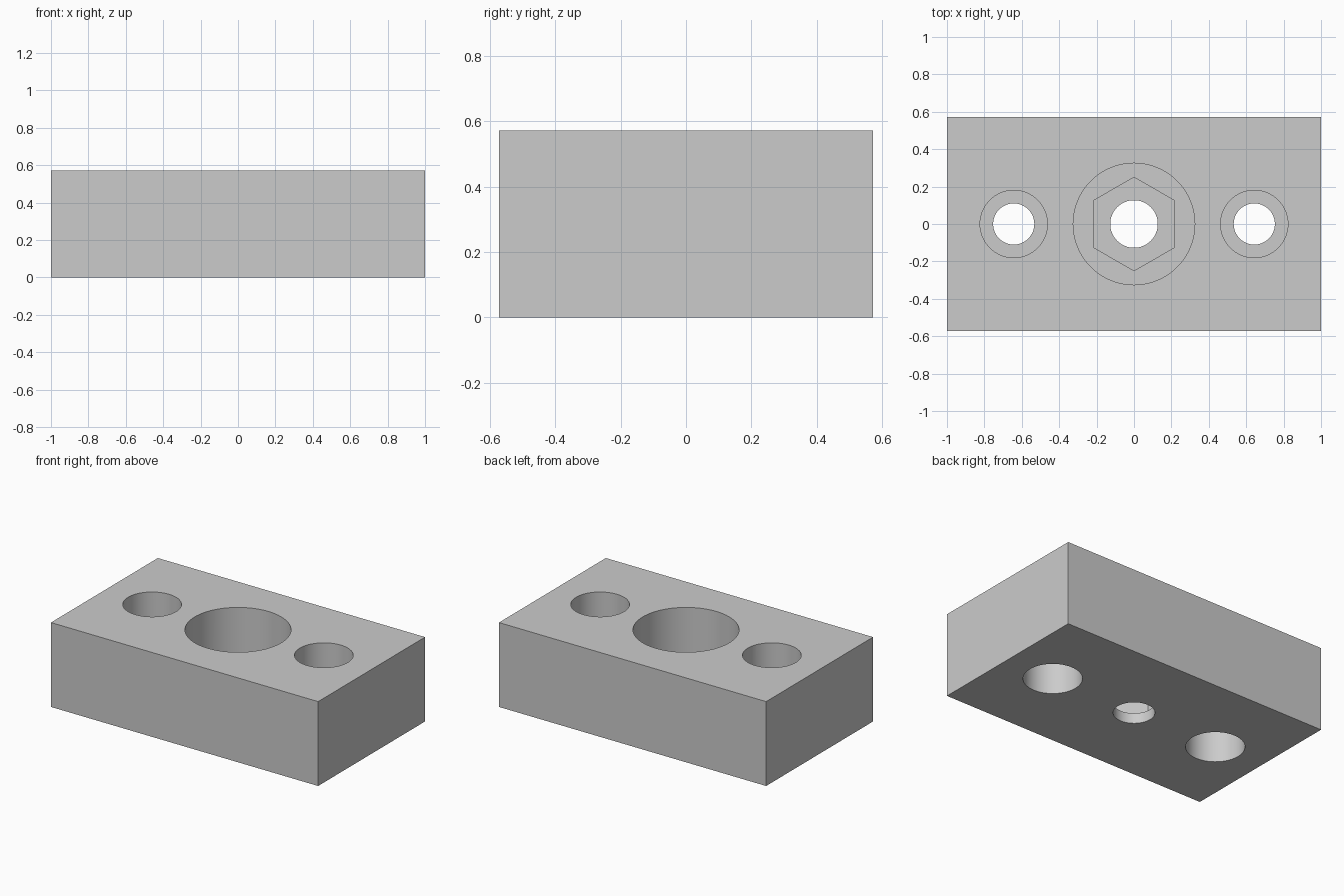
import bpy
import math

cube = bpy.data.objects.get("Cube")
if cube:
    bpy.data.objects.remove(cube, do_unlink=True)

LENGTH, WIDTH, HEIGHT = 2.0, 1.143, 0.571
SIDE_X = 0.643
OVER = 0.1  # how far open cutters reach past the block

grey = bpy.data.materials.new("light_grey")
grey.use_nodes = True
colour = (0.6, 0.6, 0.6, 1)
grey.diffuse_color = colour
grey.node_tree.nodes["Principled BSDF"].inputs["Base Color"].default_value = colour

# Solid block
bpy.ops.mesh.primitive_cube_add(size=1, location=(0, 0, HEIGHT / 2))
block = bpy.context.object
block.name = "mounting_block"
block.scale = (LENGTH, WIDTH, HEIGHT)
bpy.ops.object.transform_apply(location=True, rotation=True, scale=True)
block.data.materials.append(grey)


def cut(x, radius, bottom, top, sides=64):
    """Subtract an upright prism from the block."""
    bpy.ops.mesh.primitive_cylinder_add(
        vertices=sides, radius=radius, depth=top - bottom,
        location=(x, 0, (top + bottom) / 2))
    cutter = bpy.context.object
    cutter.name = "hole_cutter"
    cutter.hide_render = True
    cutter.data.materials.append(grey)
    mod = block.modifiers.new("hole", 'BOOLEAN')
    mod.operation = 'DIFFERENCE'
    mod.solver = 'EXACT'
    mod.object = cutter
    bpy.ops.object.select_all(action='DESELECT')
    block.select_set(True)
    bpy.context.view_layer.objects.active = block
    bpy.ops.object.modifier_apply(modifier=mod.name)
    bpy.data.objects.remove(cutter, do_unlink=True)


# Centre: bolt hole, hexagonal nut pocket and wide bore
cut(0, 0.127, -OVER, HEIGHT + OVER)
cut(0, 0.25, 0.07, HEIGHT + OVER, sides=6)
cut(0, 0.325, 0.257, HEIGHT + OVER, sides=96)

# Sides: screw holes counterbored from above and below
for x in (-SIDE_X, SIDE_X):
    cut(x, 0.11, -OVER, HEIGHT + OVER)
    cut(x, 0.18, 0.34, HEIGHT + OVER)
    cut(x, 0.18, -OVER, 0.23)

bpy.ops.object.shade_smooth_by_angle(angle=math.radians(30))
